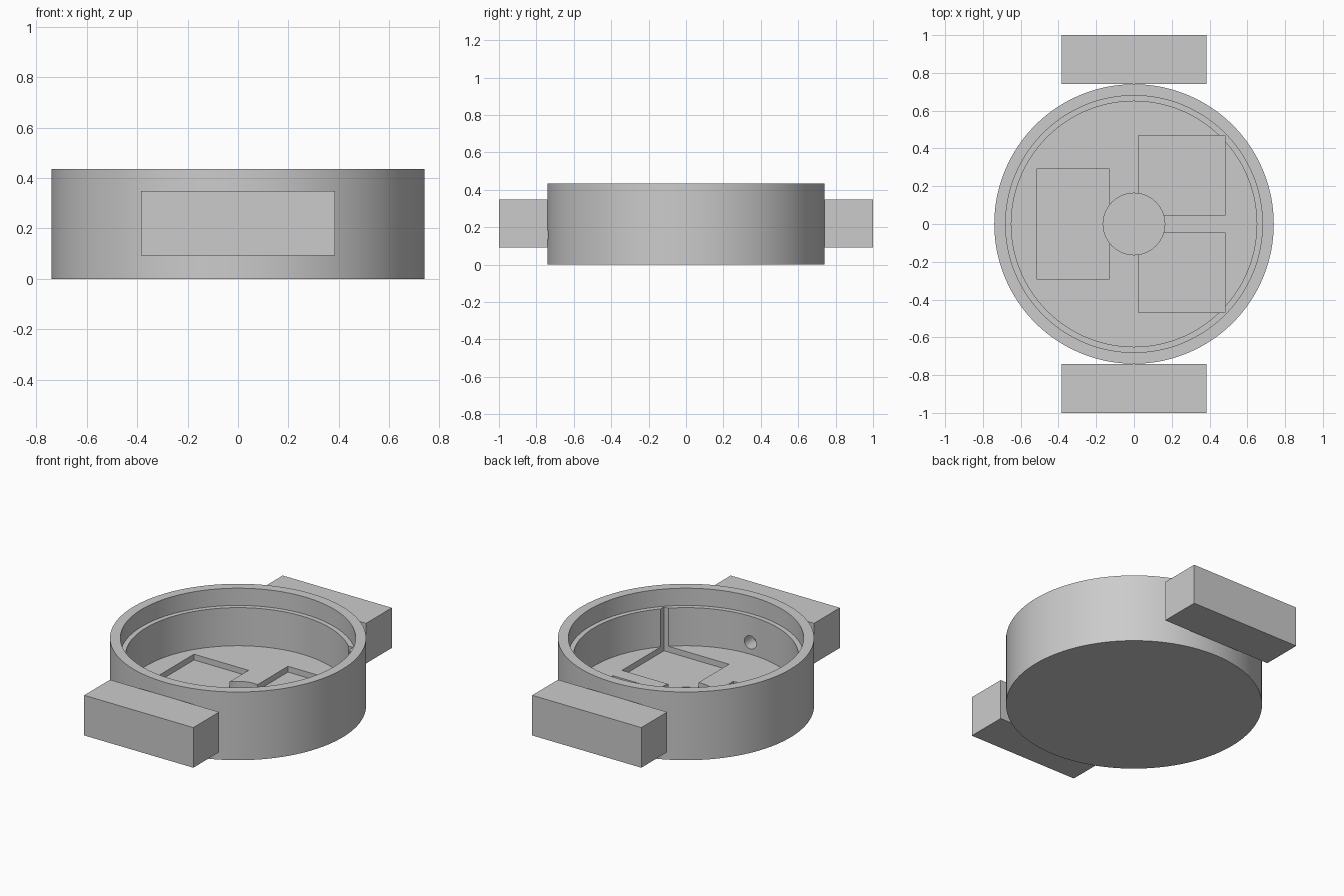
import bpy
from math import radians

if "Cube" in bpy.data.objects:
    bpy.data.objects.remove(bpy.data.objects["Cube"], do_unlink=True)

HEIGHT, LEDGE_Z, FLOOR_Z, POCKET_Z, WELL_Z = 0.435, 0.325, 0.082, 0.045, 0.025

grey = bpy.data.materials.new("plain grey")
grey.use_nodes = True
colour = (0.6, 0.6, 0.6, 1)
grey.diffuse_color = colour
grey.node_tree.nodes["Principled BSDF"].inputs["Base Color"].default_value = colour


def finish(obj, name):
    obj.name = obj.data.name = name
    obj.data.materials.append(grey)
    return obj


def cylinder(name, radius, z0, z1, sides=128):
    bpy.ops.mesh.primitive_cylinder_add(vertices=sides, radius=radius, depth=z1 - z0,
                                        location=(0, 0, (z0 + z1) / 2))
    return finish(bpy.context.object, name)


def box(name, low, high):
    centre = [(a + b) / 2 for a, b in zip(low, high)]
    bpy.ops.mesh.primitive_cube_add(size=1, location=centre)
    obj = bpy.context.object
    obj.scale = [b - a for a, b in zip(low, high)]
    bpy.ops.object.transform_apply(location=False, rotation=False, scale=True)
    return finish(obj, name)


def cut(target, cutter):
    cutter.hide_render = True
    mod = target.modifiers.new("cut", "BOOLEAN")
    mod.operation, mod.solver, mod.object = "DIFFERENCE", "EXACT", cutter
    bpy.context.view_layer.objects.active = target
    bpy.ops.object.modifier_apply(modifier=mod.name)
    bpy.data.objects.remove(cutter, do_unlink=True)


# Round case, hollowed with a stepped rim
case = cylinder("case", 0.74, 0, HEIGHT)
cut(case, cylinder("rim_cutter", 0.68, LEDGE_Z, HEIGHT + 0.1))
cut(case, cylinder("cavity_cutter", 0.65, FLOOR_Z, LEDGE_Z + 0.05))

# Pockets in the floor; the outer corners of the right pair notch the wall up to the ledge
top = LEDGE_Z + 0.03
cut(case, box("left_pocket", (-0.515, -0.292, POCKET_Z), (-0.13, 0.292, top)))
for y0, y1 in ((0.045, 0.468), (-0.468, -0.045)):
    cut(case, box("right_pocket", (0.025, y0, POCKET_Z), (0.483, y1, top)))

# Deeper round well in the middle of the floor
cut(case, cylinder("well_cutter", 0.163, WELL_Z, 0.2, 64))

# Wire hole through the front wall, closed off by the front lug
hole = cylinder("wire_hole", 0.042, -0.2, 0.2, 32)
hole.rotation_euler.x = radians(90)
hole.location = (0, -0.65, 0.158)
cut(case, hole)

bpy.ops.object.select_all(action="DESELECT")
case.select_set(True)
bpy.context.view_layer.objects.active = case
bpy.ops.object.shade_smooth_by_angle(angle=radians(30))

# Strap lugs at the front and back
for name, y0, y1 in (("front_lug", -1, -0.74), ("back_lug", 0.74, 1)):
    box(name, (-0.385, y0, 0.092), (0.385, y1, 0.348))
